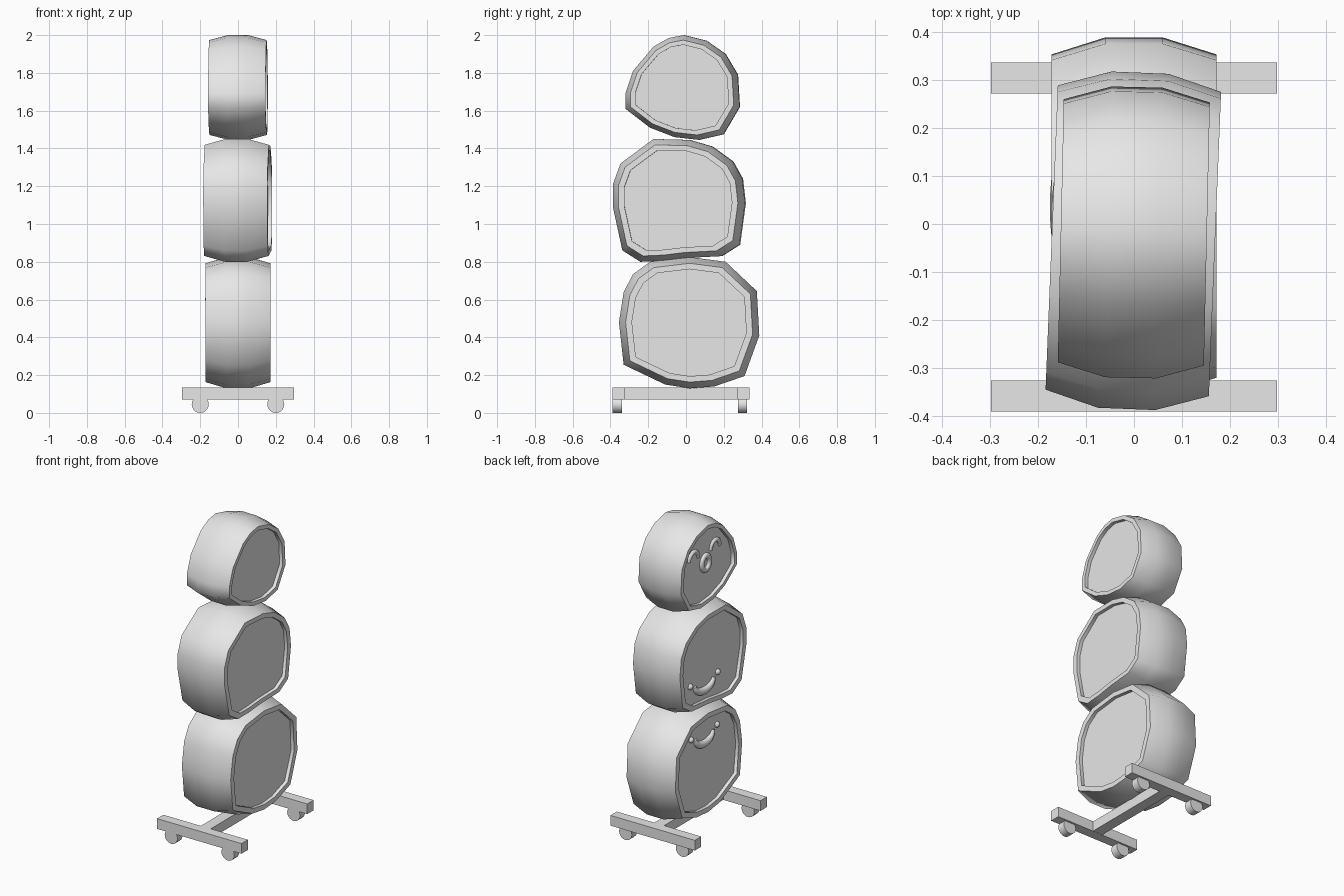
import bpy, bmesh, math
from mathutils import Matrix, Vector

cube = bpy.data.objects.get("Cube")
if cube:
    bpy.data.objects.remove(cube, do_unlink=True)

grey = bpy.data.materials.new("light_grey")
grey.use_nodes = True
grey.diffuse_color = (0.8, 0.8, 0.8, 1)
grey.node_tree.nodes["Principled BSDF"].inputs["Base Color"].default_value = (0.8, 0.8, 0.8, 1)


def finish(obj, angle):
    obj.data.materials.append(grey)
    bpy.ops.object.select_all(action='DESELECT')
    obj.select_set(True)
    bpy.context.view_layer.objects.active = obj
    if obj.type == 'CURVE':
        bpy.ops.object.convert(target='MESH')
    bpy.ops.object.shade_smooth_by_angle(angle=math.radians(angle))


def add_mesh(name, bm, angle=30):
    bmesh.ops.recalc_face_normals(bm, faces=bm.faces)
    mesh = bpy.data.meshes.new(name)
    bm.to_mesh(mesh)
    bm.free()
    obj = bpy.data.objects.new(name, mesh)
    bpy.context.collection.objects.link(obj)
    finish(obj, angle)
    return obj


def box(name, size, centre):
    bm = bmesh.new()
    bmesh.ops.create_cube(bm, size=1, matrix=Matrix.Translation(centre) @ Matrix.Diagonal((*size, 1)))
    return add_mesh(name, bm)


def boulder(name, outline, half, turn):
    """Bulging slab: outline in y/z, recessed panel on both sides."""
    ys, zs = zip(*outline)
    cy, cz = (min(ys) + max(ys)) / 2, (min(zs) + max(zs)) / 2
    side = [(0.35 * half, 1), (half, 0.905), (half, 0.815), (half - RECESS, 0.815)]
    profile = [(-x, s) for x, s in reversed(side)] + side
    bm = bmesh.new()
    rings = [[bm.verts.new((x, cy + (y - cy) * s, cz + (z - cz) * s)) for y, z in outline]
             for x, s in profile]
    n = len(outline)
    for a, b in zip(rings, rings[1:]):
        for i in range(n):
            j = (i + 1) % n
            bm.faces.new((a[i], a[j], b[j], b[i]))
    bm.faces.new(rings[0])
    bm.faces.new(rings[-1])
    bm.transform(turn)
    return add_mesh(name, bm, 60)


def tube(name, x, path, radius, turn, taper=0.6, closed=False):
    """Rounded strand lying on the panel, path in y/z."""
    curve = bpy.data.curves.new(name, 'CURVE')
    curve.dimensions = '3D'
    curve.bevel_depth = radius
    curve.bevel_resolution = 3
    curve.use_fill_caps = True
    spline = curve.splines.new('POLY')
    spline.points.add(len(path) - 1)
    spline.use_cyclic_u = closed
    for i, (p, (y, z)) in enumerate(zip(spline.points, path)):
        p.co = (*(turn @ Vector((x, y, z))), 1)
        t = i / (len(path) - 1)
        p.radius = 1 if closed else taper + (1 - taper) * math.sin(math.pi * t)
    obj = bpy.data.objects.new(name, curve)
    bpy.context.collection.objects.link(obj)
    finish(obj, 50)


def arc(cy, cz, width, height, steps=10):
    return [(cy + width / 2 * math.cos(math.pi * i / steps),
             cz + height * math.sin(math.pi * i / steps)) for i in range(steps + 1)]


def dot(name, centre, radius, turn):
    bm = bmesh.new()
    bmesh.ops.create_uvsphere(bm, u_segments=12, v_segments=8, radius=radius,
                              matrix=turn @ Matrix.Translation(centre))
    add_mesh(name, bm, 50)


def smile(name, half, cy, z, turn):
    x = -half + RECESS
    tube(name + "_mouth", x, arc(cy, z, 0.18, -0.055), 0.025, turn, 0.5)
    for label, side in (("back", 1), ("front", -1)):
        dot(f"{name}_{label}_cheek", (x, cy + side * 0.13, z + 0.015), 0.019, turn)


RECESS = 0.022
straight = Matrix.Identity(4)
middle_turn = Matrix.Rotation(math.radians(-2.3), 4, 'Z')
top_turn = Matrix.Rotation(math.radians(-1.3), 4, 'Z')

# Three stacked stones
boulder("bottom_stone", [
    (-.19, .80), (.02, .825), (.21, .80), (.375, .645), (.388, .41), (.31, .195), (.15, .14),
    (.02, .13), (-.11, .15), (-.33, .255), (-.355, .48), (-.33, .64), (-.28, .735)], 0.172, straight)
boulder("middle_stone", [
    (-.17, 1.45), (.02, 1.445), (.14, 1.41), (.25, 1.33), (.3, 1.24), (.315, 1.11), (.285, .89),
    (.19, .83), (0, .82), (-.12, .805), (-.24, .8), (-.335, .86), (-.385, 1.09), (-.385, 1.21),
    (-.345, 1.32)], 0.17, middle_turn)
boulder("top_stone", [
    (-.01, 2), (.11, 1.97), (.21, 1.9), (.275, 1.79), (.285, 1.62), (.2, 1.475), (.07, 1.445),
    (-.06, 1.46), (-.19, 1.51), (-.32, 1.61), (-.32, 1.69), (-.28, 1.81), (-.17, 1.94),
    (-.09, 1.985)], 0.152, top_turn)

# Face details on the right-hand panels
smile("bottom", 0.172, 0.035, 0.655, straight)
smile("middle", 0.17, 0.025, 0.99, middle_turn)
face_x = -0.152 + RECESS
for label, y in (("back", 0.105), ("front", -0.105)):
    tube(label + "_closed_eye", face_x, arc(y, 1.79, 0.09, 0.05), 0.015, top_turn, 0.8)
ring = [(-0.01 + 0.038 * math.cos(math.tau * i / 16), 1.73 + 0.045 * math.sin(math.tau * i / 16))
        for i in range(16)]
tube("ring_nose", face_x, ring, 0.018, top_turn, closed=True)

# Rolling stand
box("centre_beam", (0.07, 0.6, 0.063), (0, -0.027, 0.1025))
for label, y, wheel_y in (("front", -0.358, -0.363), ("back", 0.304, 0.299)):
    box(label + "_beam", (0.595, 0.064, 0.065), (0, y, 0.1025))
    for side, x in (("left", 0.2), ("right", -0.2)):
        bm = bmesh.new()
        bmesh.ops.create_cone(bm, cap_ends=True, segments=20, radius1=0.045, radius2=0.045, depth=0.05,
                              matrix=Matrix.Translation((x, wheel_y, 0.045)) @ Matrix.Rotation(math.pi / 2, 4, 'X'))
        add_mesh(f"{label}_{side}_wheel", bm)
